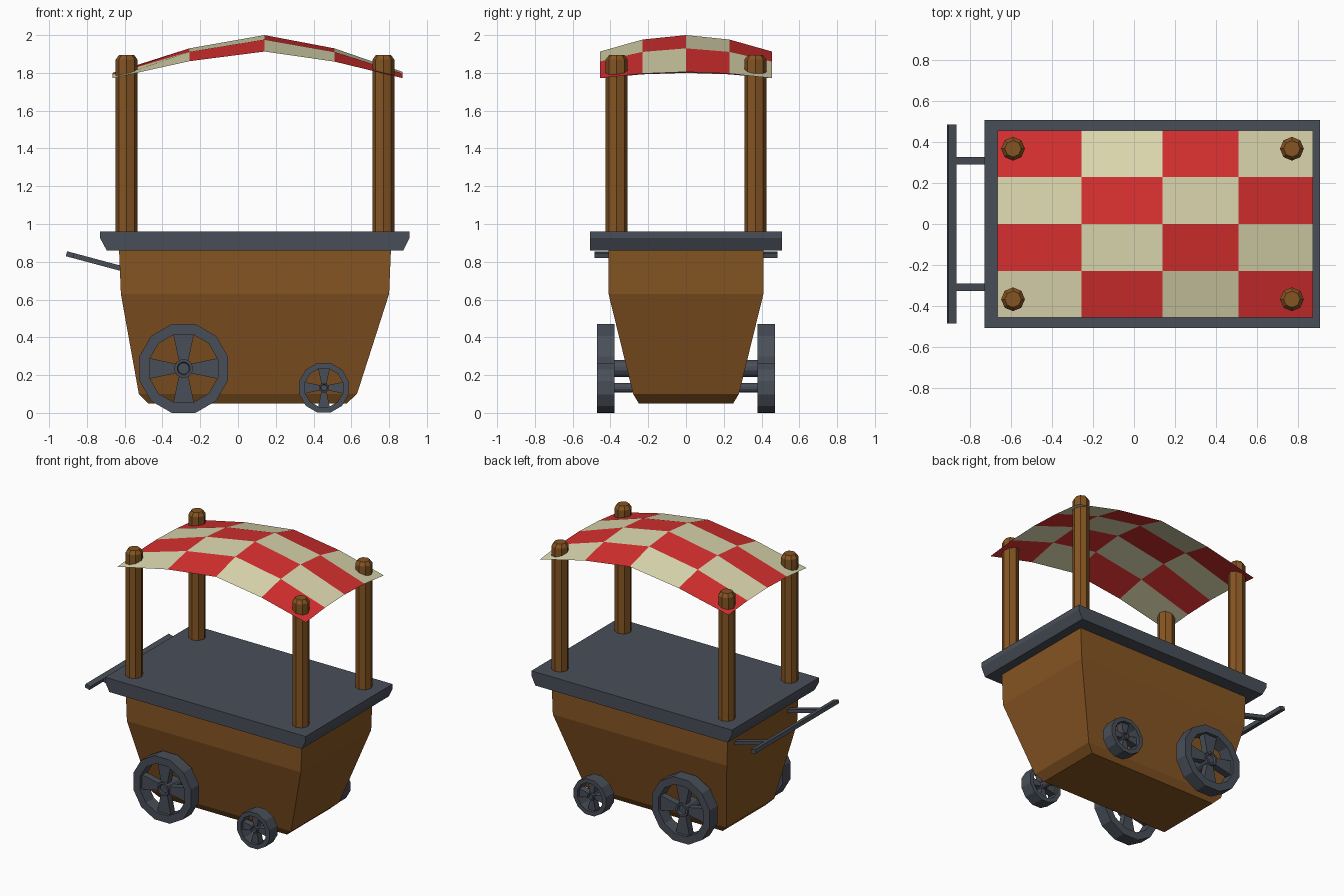
import bpy, bmesh
from math import sin, cos, pi, radians
from mathutils import Matrix, Vector

cube = bpy.data.objects.get("Cube")
if cube:
    bpy.data.objects.remove(cube, do_unlink=True)


def material(name, color):
    m = bpy.data.materials.new(name)
    m.use_nodes = True
    m.diffuse_color = color
    m.node_tree.nodes["Principled BSDF"].inputs["Base Color"].default_value = color
    return m


WOOD = material("brown wood", (0.235, 0.09, 0.016, 1))
METAL = material("slate metal", (0.066, 0.077, 0.098, 1))
RED = material("red cloth", (0.69, 0.029, 0.029, 1))
CREAM = material("cream cloth", (0.72, 0.69, 0.43, 1))


def finish(name, bm, *mats, fix_normals=True):
    if fix_normals:
        bmesh.ops.recalc_face_normals(bm, faces=bm.faces[:])
    mesh = bpy.data.meshes.new(name)
    bm.to_mesh(mesh)
    bm.free()
    for m in mats:
        mesh.materials.append(m)
    obj = bpy.data.objects.new(name, mesh)
    bpy.context.collection.objects.link(obj)
    return obj


def loft(bm, rings, capped=True):
    """Skin rings of points; cap the ends, or join last to first."""
    rows = [[bm.verts.new(p) for p in ring] for ring in rings]
    n = len(rows[0])
    pairs = list(zip(rows, rows[1:]))
    if capped:
        bm.faces.new(rows[0])
        bm.faces.new(rows[-1])
    else:
        pairs.append((rows[-1], rows[0]))
    for a, b in pairs:
        for i in range(n):
            j = (i + 1) % n
            bm.faces.new((a[i], a[j], b[j], b[i]))


def rect(x0, x1, y, z):
    return [(x0, -y, z), (x1, -y, z), (x1, y, z), (x0, y, z)]


def disc(cx, y, cz, r, n):
    """Polygon facing along y, with a flat side at the bottom."""
    r = r / cos(pi / n)
    angles = [(i + 0.5) * 2 * pi / n for i in range(n)]
    return [(cx + r * sin(a), y, cz + r * cos(a)) for a in angles]


# Tapered body
bm = bmesh.new()
loft(bm, [rect(-0.475, 0.575, 0.25, 0.05), rect(-0.525, 0.63, 0.28, 0.1),
          rect(-0.62, 0.8, 0.41, 0.63), rect(-0.63, 0.81, 0.41, 0.87)])
finish("cart_body", bm, WOOD)

# Counter with undercut ends
bm = bmesh.new()
loft(bm, [rect(-0.695, 0.875, 0.507, 0.86), rect(-0.73, 0.907, 0.507, 0.925),
          rect(-0.73, 0.907, 0.507, 0.96)])
finish("counter_top", bm, METAL)

# Octagonal corner posts with chamfered tops
for xname, x in (("right", -0.59), ("left", 0.77)):
    for yname, y in (("front", -0.367), ("back", 0.367)):
        bm = bmesh.new()
        loft(bm, [[(x + r * cos(i * pi / 4), y + r * sin(i * pi / 4), z)
                   for i in range(8)]
                  for r, z in ((0.058, 0.94), (0.058, 1.87), (0.04, 1.895))])
        finish(f"{yname}_{xname}_post", bm, WOOD)

# Arched checkered canopy
xs = (-0.665, -0.257, 0.14, 0.51, 0.872)
ys = (-0.455, -0.23, 0, 0.23, 0.455)
mid_z = (1.8, 1.93, 2.0, 1.93, 1.805)
edge_z = (1.772, 1.862, 1.913, 1.86, 1.772)
sag = (1, 0.27, 0, 0.27, 1)
bm = bmesh.new()
grid = [[bm.verts.new((x, y, m + (e - m) * s)) for y, s in zip(ys, sag)]
        for x, m, e in zip(xs, mid_z, edge_z)]
for i in range(4):
    for j in range(4):
        f = bm.faces.new((grid[i][j], grid[i + 1][j],
                          grid[i + 1][j + 1], grid[i][j + 1]))
        f.material_index = (i + j) % 2
finish("canopy", bm, CREAM, RED, fix_normals=False)


# Wheels: rim, flared spokes and hub
def wheel(name, cx, cz, r, hub, side):
    bm = bmesh.new()
    y0, y1 = side * 0.378, side * 0.472
    inner = r * 0.77
    loft(bm, [disc(cx, y0, cz, r, 12), disc(cx, y1, cz, r, 12),
              disc(cx, y1, cz, inner, 12), disc(cx, y0, cz, inner, 12)], False)
    for k in range(4):
        a = k * pi / 2
        out = Vector((sin(a), 0, cos(a)))
        across = Vector((cos(a), 0, -sin(a)))
        c = Vector((cx, 0, cz))
        ends = ((hub * 0.7, r * 0.1), (inner * 1.04, r * 0.24))
        loft(bm, [[c + out * d + across * w * s + Vector((0, side * y, 0))
                   for s, y in ((-1, 0.4), (1, 0.4), (1, 0.45), (-1, 0.45))]
                  for d, w in ends])
    # Hub with a recessed centre
    loft(bm, [disc(cx, side * y, cz, q, 12) for y, q in
              ((0.385, hub), (0.465, hub), (0.465, hub * 0.7), (0.45, hub * 0.6))])
    finish(name, bm, METAL)


for label, cx, cz, r, hub in (("large", -0.288, 0.235, 0.235, 0.048),
                              ("small", 0.455, 0.133, 0.131, 0.026)):
    for sname, side in (("front", -1), ("back", 1)):
        wheel(f"{sname}_{label}_wheel", cx, cz, r, hub, side)
    bm = bmesh.new()
    loft(bm, [disc(cx, y, cz, hub * 0.92, 12) for y in (-0.42, 0.42)])
    finish(f"{label}_axle", bm, METAL)

# Push handle: two arms and a crossbar, tilted together
tilt = Matrix.Translation((-0.63, 0, 0.768)) @ Matrix.Rotation(radians(15), 4, "Y")


def bar(name, x0, x1, y, width):
    bm = bmesh.new()
    bmesh.ops.create_cube(bm, size=1)
    place = Matrix.Translation(((x0 + x1) / 2, y, 0))
    size = Matrix.Diagonal((x1 - x0, width, 0.027, 1))
    bm.transform(tilt @ place @ size)
    finish(name, bm, METAL)


bar("handle_crossbar", -0.288, -0.248, 0, 0.97)
for sname, side in (("front", -1), ("back", 1)):
    bar(f"{sname}_handle_arm", -0.25, 0.02, side * 0.308, 0.036)
